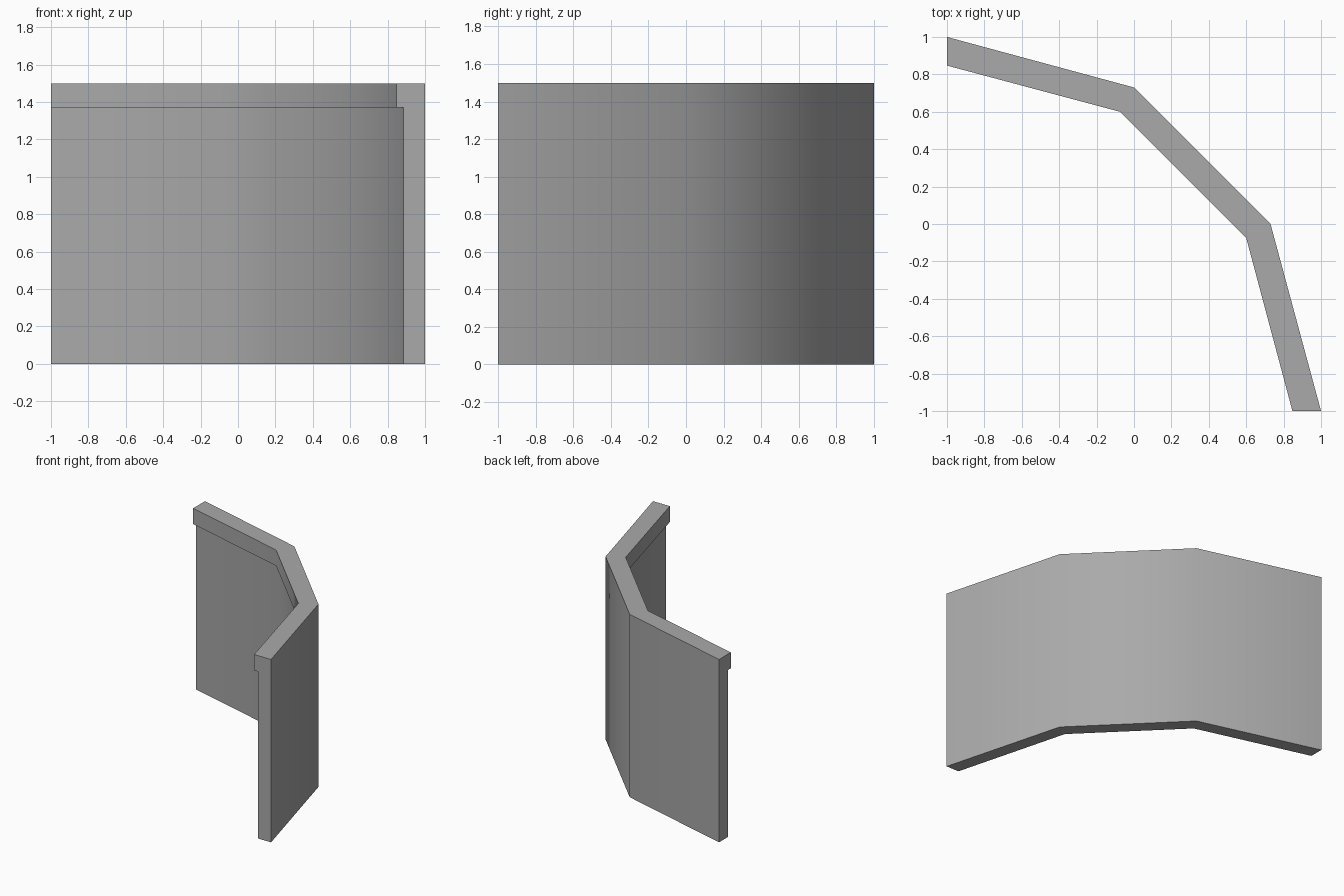
import bpy, bmesh, math
from mathutils import Vector

cube = bpy.data.objects.get("Cube")
if cube:
    bpy.data.objects.remove(cube, do_unlink=True)


def flat_material(name, colour):
    mat = bpy.data.materials.new(name)
    mat.use_nodes = True
    mat.diffuse_color = colour
    mat.node_tree.nodes["Principled BSDF"].inputs["Base Color"].default_value = colour
    return mat


def mirrored(half):
    # Complete a plan line across the x = y diagonal
    return [Vector(p) for p in half] + [Vector((y, x)) for x, y in reversed(half)]


# Plan lines of the outer face and of the overhanging inner lip
outer = mirrored([(-1, 1), (0, 0.73)])
inner = mirrored([(-1, 0.847), (-0.075, 0.6)])

# Wall section: (share of full thickness, height), with a lip at the top
HEIGHT, LIP, BODY = 1.5, 1.37, 0.76
section = [(0, 0), (0, HEIGHT), (1, HEIGHT), (1, LIP), (BODY, LIP), (BODY, 0)]

# Sweep the section along the bent plan
bm = bmesh.new()
rings = []
for o, i in zip(outer, inner):
    rings.append([bm.verts.new((*o.lerp(i, t), z)) for t, z in section])
n = len(section)
for a, b in zip(rings, rings[1:]):
    for k in range(n):
        j = (k + 1) % n
        bm.faces.new((a[k], a[j], b[j], b[k]))
bm.faces.new(rings[0])
bm.faces.new(reversed(rings[-1]))
bmesh.ops.recalc_face_normals(bm, faces=bm.faces)

mesh = bpy.data.meshes.new("corner_wall")
bm.to_mesh(mesh)
bm.free()
mesh.materials.append(flat_material("plain grey", (0.4, 0.4, 0.4, 1)))
wall = bpy.data.objects.new("corner_wall", mesh)
bpy.context.collection.objects.link(wall)

# Smooth round the bends, crisp along the lip and ends
bpy.ops.object.select_all(action="DESELECT")
wall.select_set(True)
bpy.context.view_layer.objects.active = wall
bpy.ops.object.shade_smooth_by_angle(angle=math.radians(45))
